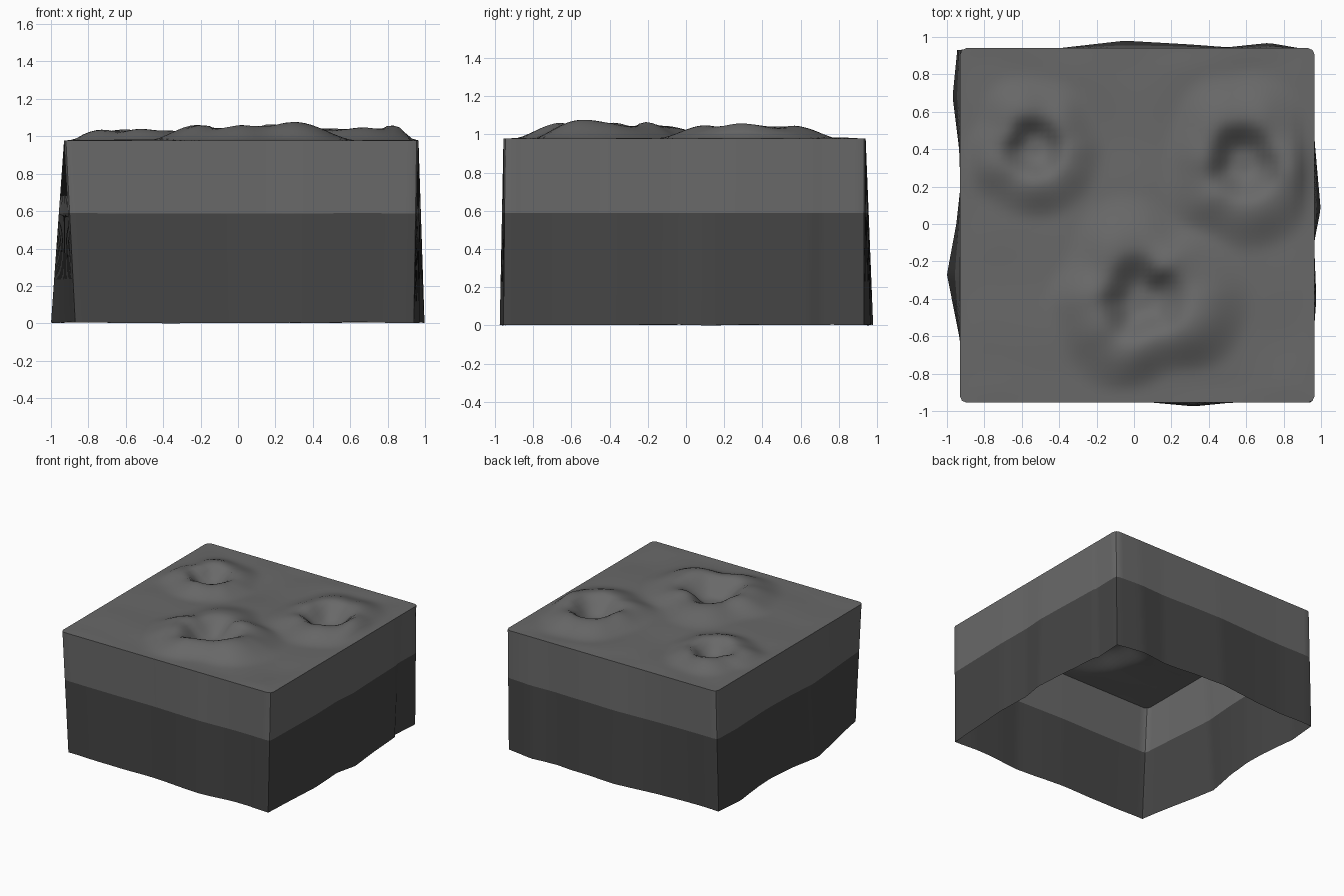
import bpy, bmesh, math
from mathutils import Vector, noise

if "Cube" in bpy.data.objects:
    bpy.data.objects.remove(bpy.data.objects["Cube"])

X0, X1, Y0, Y1 = -0.93, 0.965, -0.955, 0.94   # top square
TOP, BAND = 0.978, 0.587
N = 56                                        # grid divisions per side


def material(name, v):
    m = bpy.data.materials.new(name)
    m.diffuse_color = (v, v, v, 1)
    m.use_nodes = True
    m.node_tree.nodes["Principled BSDF"].inputs["Base Color"].default_value = m.diffuse_color
    return m


light, dark = material("light_soil", 0.14), material("dark_rock", 0.06)

# craters: centre x, y, rim radius, rim height, bowl depth, seed
CRATERS = [(-0.53, 0.41, 0.20, 0.058, 0.05, 1.0),
           (0.58, 0.33, 0.24, 0.072, 0.06, 5.0),
           (0.04, -0.41, 0.27, 0.084, 0.05, 9.0)]


def smooth(t):
    t = max(0, min(1, t))
    return t * t * (3 - 2 * t)


def height(x, y):
    edge = smooth(min(x - X0, X1 - x, y - Y0, Y1 - y) / 0.12)
    h = 0.012 * noise.noise((x * 2.5, y * 2.5, 3)) * edge
    for cx, cy, r, rim, depth, s in CRATERS:
        d = math.hypot(x - cx, y - cy)
        a = math.atan2(y - cy, x - cx)
        n = noise.noise((1.3 * math.cos(a), 1.3 * math.sin(a), s))
        q = d / (r * (1 + 0.25 * n))
        top = rim * (0.88 + 0.3 * noise.noise((math.cos(a) * 1.6, math.sin(a) * 1.6, s + 20)))
        if q < 1:
            h += -depth + (top + depth) * smooth((q - 0.2) / 0.75)
        else:
            h += top * (1 - smooth((q - 1) / 1.0)) * edge
    return TOP + h


def grid_object(name, rows, mat):
    """Smooth sheet through rows of points."""
    bm = bmesh.new()
    vs = [[bm.verts.new(p) for p in row] for row in rows]
    for a, b in zip(vs, vs[1:]):
        for i in range(len(a) - 1):
            bm.faces.new((a[i], a[i + 1], b[i + 1], b[i]))
    bmesh.ops.remove_doubles(bm, verts=bm.verts, dist=0.0001)
    me = bpy.data.meshes.new(name)
    bm.to_mesh(me)
    bm.free()
    me.materials.append(mat)
    ob = bpy.data.objects.new(name, me)
    bpy.context.collection.objects.link(ob)
    bpy.context.view_layer.objects.active = ob
    ob.select_set(True)
    bpy.ops.object.shade_smooth_by_angle(angle=math.radians(35))
    ob.select_set(False)


# cratered ground, with the four corners nipped in
def ground_point(i, j):
    x, y = X0 + (X1 - X0) * i / N, Y0 + (Y1 - Y0) * j / N
    z = height(x, y)
    if i in (0, N) and j in (0, N):
        x -= math.copysign(0.01, x)
        y -= math.copysign(0.01, y)
    return Vector((x, y, z))


ground = [[ground_point(i, j) for i in range(N + 1)] for j in range(N + 1)]
grid_object("cratered_ground", ground, light)

# uneven outline of the bottom edge, one run per side (position along, offset)
FRONT = [(-0.87, -0.94), (-0.6, -0.945), (-0.08, -0.94), (0.1, -0.955), (0.32, -0.975),
         (0.5, -0.957), (0.75, -0.945), (0.94, -0.955)]
RIGHT = [(-0.955, 0.94), (-0.6, 0.96), (-0.4, 0.975), (-0.1, 0.963), (0.08, 0.998),
         (0.43, 0.967), (0.66, 0.95), (0.69, 0.93), (0.93, 0.945)]
BACK = [(-0.945, 0.93), (-0.65, 0.925), (-0.4, 0.94), (-0.05, 0.98), (0.3, 0.96),
        (0.5, 0.945), (0.72, 0.968), (0.945, 0.93)]
LEFT = [(-0.94, -0.87), (-0.65, -0.925), (-0.27, -1.0), (0.0, -0.95), (0.2, -0.928),
        (0.4, -0.935), (0.68, -0.97), (0.93, -0.945)]


def sample(run, t):
    u = run[0][0] + t * (run[-1][0] - run[0][0])
    for (a, p), (b, q) in zip(run, run[1:]):
        if u <= b + 1e-6:
            return u, p + (q - p) * (u - a) / (b - a)


def side(run, along_x, flip):
    pts = [sample(run, i / N) for i in range(N + 1)]
    pts = [Vector((u, v, 0) if along_x else (v, u, 0)) for u, v in pts]
    return pts[::-1] if flip else pts


bottom = (side(FRONT, True, False) + side(RIGHT, False, False)
          + side(BACK, True, True) + side(LEFT, False, True))
rim = (ground[0] + [r[-1] for r in ground] + ground[-1][::-1]
       + [r[0] for r in ground][::-1])
for p in bottom:
    p.z = 0.006 + 0.006 * noise.noise((p.x * 4, p.y * 4, 0))
low = min(p.z for p in bottom)
for p in bottom:
    p.z -= low
middle = [t.lerp(b, 1 - BAND / TOP) for t, b in zip(rim, bottom)]

# open-bottomed walls: light upper band over dark lower band
grid_object("lower_wall_band", [bottom, middle], dark)
grid_object("upper_wall_band", [middle, rim], light)
